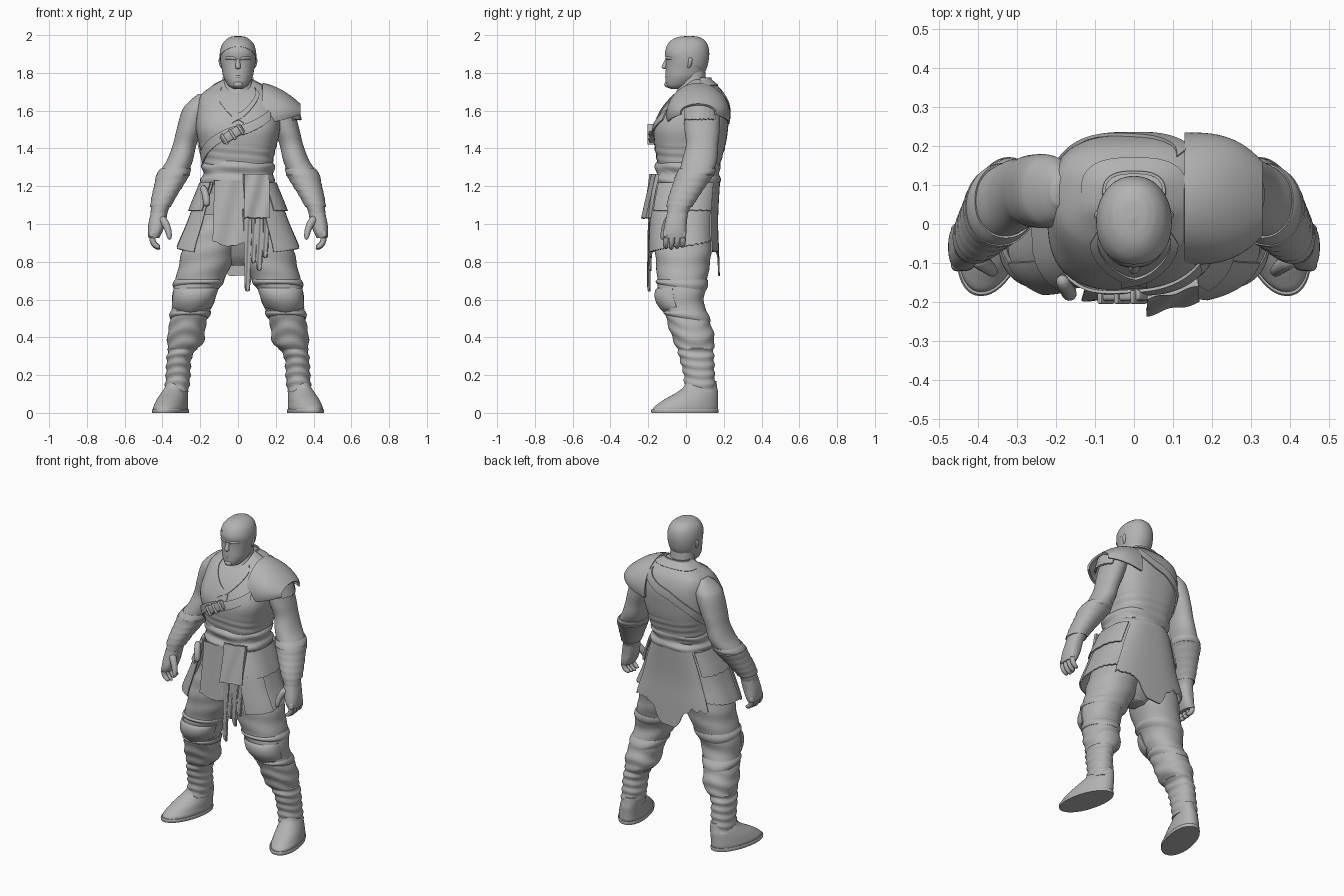
import bpy, bmesh, math
from math import sin, cos, pi, radians, exp
from mathutils import Vector, Matrix

cube = bpy.data.objects.get("Cube")
if cube:
    bpy.data.objects.remove(cube, do_unlink=True)

grey = bpy.data.materials.new("plain grey")
grey.use_nodes = True
grey.diffuse_color = (.45, .45, .45, 1)
grey.node_tree.nodes["Principled BSDF"].inputs["Base Color"].default_value = grey.diffuse_color


def finish(name, bm):
    bmesh.ops.recalc_face_normals(bm, faces=bm.faces)
    mesh = bpy.data.meshes.new(name)
    bm.to_mesh(mesh)
    bm.free()
    for face in mesh.polygons:
        face.use_smooth = True
    mesh.set_sharp_from_angle(angle=radians(45))
    mesh.materials.append(grey)
    obj = bpy.data.objects.new(name, mesh)
    bpy.context.collection.objects.link(obj)


def grid(name, f, nu, nv, closed=False, cap=False, thick=0, side=1):
    """Surface from a function of u and v; side=-1 mirrors it across x."""
    bm = bmesh.new()
    rows = []
    for j in range(nv + 1):
        points = [f(i / nu, j / nv) for i in range(nu if closed else nu + 1)]
        rows.append([bm.verts.new((side * p[0], p[1], p[2])) for p in points])
    count = len(rows[0])
    for low, high in zip(rows, rows[1:]):
        for i in range(nu):
            k = (i + 1) % count
            bm.faces.new((low[i], low[k], high[k], high[i]))
    if cap:
        bm.faces.new(rows[0])
        bm.faces.new(rows[-1])
    bmesh.ops.recalc_face_normals(bm, faces=bm.faces)
    if thick:
        bmesh.ops.solidify(bm, geom=bm.faces[:], thickness=thick)
    finish(name, bm)


def cross(body, z):
    """Smoothly interpolated bounds (x0, x1, y0, y1) of a body at height z."""
    z = max(min(z, body[0][0]), body[-1][0])
    i = next(k for k in range(len(body) - 1) if z >= body[k + 1][0])
    p, q = body[i], body[i + 1]
    before, after = body[max(i - 1, 0)], body[min(i + 2, len(body) - 1)]
    h = q[0] - p[0]
    t = (z - p[0]) / h
    result = []
    for c in range(1, 5):
        m = (q[c] - before[c]) / (q[0] - before[0]) * h
        n = (after[c] - p[c]) / (after[0] - p[0]) * h
        d = q[c] - p[c]
        result.append(p[c] + t * (m + t * (3 * d - 2 * m - n + t * (m + n - 2 * d))))
    return result


def power(c, e):
    return math.copysign(abs(c) ** e, c)


def point(body, z, a, off=0, e=.72):
    x0, x1, y0, y1 = cross(body, z)
    return Vector(((x0 + x1) / 2 + ((x1 - x0) / 2 + off) * power(cos(a), e),
                   (y0 + y1) / 2 + ((y1 - y0) / 2 + off) * power(sin(a), e), z))


def loft(name, body, side=1, ripple=lambda z, a: 0, skew=0, e=.72):
    steps = 8
    rows = (len(body) - 1) * steps

    def f(u, v):
        i = min(int(v * rows + .5) // steps, len(body) - 2)
        t = v * rows / steps - i
        z = body[i][0] * (1 - t) + body[i + 1][0] * t
        p = point(body, z, u * 2 * pi, ripple(z, u * 2 * pi), e)
        p.x -= skew * p.y
        return p
    grid(name, f, 48, rows, True, True, side=side)


def patch(name, body, a0, a1, low, high, off=lambda u, v: .01, thick=.008, side=1, e=.72):
    """Cloth lying on a body between two angles; low is the hem height by u."""
    def f(u, v):
        a = radians(a0 + (a1 - a0) * u)
        z = low(u) + (high - low(u)) * v
        return point(body, z, a, off(u, v), e)
    grid(name, f, 48, 14, a1 - a0 == 360, thick=thick, side=side)


def band(name, body, a0, a1, z0, z1, width, off):
    """Diagonal strap winding over a body."""
    def f(u, v):
        a = radians(a0 + (a1 - a0) * u)
        return point(body, z0 + (z1 - z0) * u + (v - .5) * width, a, off)
    grid(name, f, 40, 4, thick=.008)


def tube(name, a, b, c, r0, r1, side=1):
    a, b, c = Vector(a), Vector(b), Vector(c)

    def f(u, v):
        p = a * (1 - v) ** 2 + b * 2 * v * (1 - v) + c * v * v
        turn = ((b - a) * (1 - v) + (c - b) * v).to_track_quat('Z', 'Y')
        r = (r0 + (r1 - r0) * v) * max(1 - abs(2 * v - 1) ** 6, .02) ** .5
        return p + turn @ Vector((r * cos(u * 2 * pi), r * sin(u * 2 * pi), 0))
    grid(name, f, 14, 16, True, True, side=side)


def box(name, loc, size, tilt, bevel):
    bm = bmesh.new()
    bmesh.ops.create_cube(bm, size=1)
    bmesh.ops.scale(bm, vec=size, verts=bm.verts)
    bmesh.ops.bevel(bm, geom=bm.edges[:], offset=bevel, segments=2, profile=.5, affect='EDGES')
    spin = Matrix.Rotation(radians(tilt), 4, 'Y')
    bmesh.ops.transform(bm, matrix=Matrix.Translation(loc) @ spin, verts=bm.verts)
    finish(name, bm)


def even(*rows):
    return [(z, -w, w, y0, y1) for z, w, y0, y1 in rows]


def jag(u, size=.02, rate=23):
    return size * abs(sin(rate * u)) * (.6 + .4 * sin(rate * 2.3 * u))


# Head, neck and face
head = even((1.996, .004, .014, .022), (1.992, .034, -.03, .06), (1.98, .056, -.065, .088),
            (1.955, .08, -.093, .11), (1.91, .094, -.111, .121), (1.86, .093, -.106, .117),
            (1.82, .086, -.107, .106), (1.78, .078, -.109, .082), (1.745, .06, -.108, .045),
            (1.725, .042, -.1, .005), (1.715, .02, -.08, -.03))
loft("head", head, e=.95)
loft("neck", even((1.82, .07, -.03, .1), (1.74, .078, -.035, .11), (1.65, .11, -.08, .13)), e=1)
patch("cropped_hair", head, 0, 360, lambda u: 1.87 - .07 * sin(u * 2 * pi), 1.996,
      lambda u, v: .002, .002, e=.95)
tube("nose", (0, -.098, 1.878), (0, -.11, 1.85), (0, -.118, 1.82), .008, .016)
tube("mouth", (-.028, -.092, 1.777), (0, -.117, 1.784), (.028, -.092, 1.777), .007, .007)
tube("chin", (-.02, -.092, 1.742), (0, -.107, 1.736), (.02, -.092, 1.742), .016, .016)
for side, tag in ((1, "left"), (-1, "right")):
    tube(tag + "_brow", (.008, -.101, 1.874), (.04, -.104, 1.884), (.068, -.07, 1.876), .01, .008, side)
    tube(tag + "_ear", (.085, .02, 1.88), (.1, .028, 1.86), (.082, .012, 1.825), .013, .008, side)

# Vest and waist wrap
torso = even((1.765, .075, .02, .13), (1.73, .138, -.01, .17), (1.68, .198, -.07, .208),
             (1.6, .216, -.13, .228), (1.5, .222, -.168, .222), (1.42, .206, -.168, .21),
             (1.34, .187, -.155, .188), (1.26, .18, -.15, .165))


def folds(z, a):
    chest = .008 * exp(-((z - 1.53) / .06) ** 2) * max(0, -sin(a)) * abs(sin(2 * a))
    return chest + (.002 * sin(z * 150 + 3 * cos(a)) if z < 1.42 else 0)


loft("vest", torso, ripple=folds)
loft("waist_wrap", even((1.335, .18, -.15, .175), (1.305, .196, -.165, .186), (1.265, .184, -.156, .172),
                        (1.235, .198, -.17, .184), (1.2, .19, -.162, .176), (1.16, .185, -.15, .16)),
     ripple=lambda z, a: .003 * sin(5 * a + z * 60), e=.82)
band("left_lapel", torso, 298, 266, 1.71, 1.55, .035, .008)
band("right_lapel", torso, 242, 274, 1.71, 1.55, .035, .006)
patch("collar", torso, 0, 180, lambda u: 1.735, 1.775, lambda u, v: .006)
band("chest_strap", torso, 312, 195, 1.58, 1.34, .055, .013)
band("back_strap", torso, 55, 195, 1.69, 1.34, .055, .008)
box("strap_pouch", (-.03, -.182, 1.475), (.13, .03, .05), -32, .008)
for k in (-1, 0, 1):
    box("strap_buckle", (-.03 + .042 * k, -.187, 1.475 + .026 * k), (.014, .036, .064), -32, .004)


# Shoulder guard on the left, tapering outward
def guard(u, v):
    a = radians(-105 + 210 * u)
    return (.13 + .2 * v, .065 + (.17 - .075 * v ** 3) * sin(a),
            1.575 + (.172 - .05 * v - .075 * v * v) * cos(a) + .015 * v)


def guard_plate(u, v):
    return (.314 + .022 * (1 - v) - .04 * (2 * u - 1) ** 2, -.01 + .17 * u, 1.55 + jag(u, .012) + .08 * v)


grid("shoulder_guard", guard, 32, 14, thick=.012)
grid("shoulder_guard_plate", guard_plate, 20, 4, thick=.01)

# Hips and skirt
loft("hips", even((1.2, .183, -.15, .16), (1.05, .205, -.15, .145), (.92, .2, -.13, .135),
                  (.83, .13, -.09, .1), (.78, .05, -.05, .06)), e=.85)
skirt = even((1.22, .186, -.16, .17), (1.1, .235, -.185, .163), (1, .272, -.195, .16),
             (.86, .33, -.2, .165), (.7, .36, -.2, .17))
patch("back_panel", skirt, 48, 132,
      lambda u: .85 + jag(u) - .14 * exp(-((u - .5) / .12) ** 2), 1.22)
for side, tag, inner in ((1, "left", -64), (-1, "right", -54)):
    patch(tag + "_side_panel", skirt, -22, 54, lambda u: .87 + .04 * u + jag(u, .008), 1.22,
          lambda u, v: .002, side=side)
    patch(tag + "_front_panel", skirt, inner, -18, lambda u: .85 + .02 * u + jag(u, .006), 1.22, side=side)
    patch(tag + "_upper_flap", skirt, -50, 44, lambda u: 1.07 + jag(u, .006), 1.22,
          lambda u, v: .018, side=side)


def hanging(name, x0, x1, z0, z1, y0, y1, spread=0, tip=0, turn=0, thick=.009):
    """Hanging cloth strip with a torn hem, its outer edge turned back."""
    def f(u, v):
        low = z1 + jag(u, .01, 7) + tip * abs(2 * u - 1) ** 2
        x = (x0 + x1) / 2 + (u - .5) * (x1 - x0) * (1 + spread * v)
        y = y0 + (y1 - y0) * v + turn * (x - .1) + .004 * sin(9 * u + 4 * v)
        return (x, y, z0 + (low - z0) * v)
    grid(name, f, 16, 16, thick=thick)


hanging("front_apron", -.125, .035, 1.23, .88, -.172, -.195, .12, .03)
hanging("front_flap", .035, .165, 1.265, 1.03, -.178, -.218, .05, 0, .25, .02)
for k, bottom in enumerate((.64, .79, .75, .82)):
    left = .03 + k * .031
    hanging("torn_strip", left, left + .042, 1.08, bottom, -.192 + .008 * (k % 2), -.197, -.2, .05, .1)
tube("hip_knot", (-.19, -.135, 1.2), (-.165, -.18, 1.16), (-.165, -.18, 1.09), .018, .02)

# Arms, bracers and hands
arm = [(1.688, .17, .212, .05, .12), (1.655, .15, .252, .012, .152), (1.61, .15, .292, -.008, .176),
       (1.5, .19, .325, -.008, .178), (1.42, .22, .345, 0, .17), (1.34, .238, .375, -.02, .165),
       (1.28, .26, .412, -.035, .145), (1.22, .288, .432, -.058, .11), (1.14, .335, .452, -.088, .058),
       (1.07, .37, .462, -.1, .015), (1.03, .378, .465, -.1, .005)]
palm = [(1.06, .374, .462, -.1, .01), (1, .385, .474, -.113, .004), (.955, .402, .477, -.12, .002),
        (.925, .418, .474, -.115, -.004)]
for side, tag in ((1, "left"), (-1, "right")):
    loft(tag + "_arm", arm, side, e=.95)
    patch(tag + "_bracer", arm, 0, 360, lambda u: 1.09, 1.26,
          lambda u, v: .006 + .008 * v ** 4 + .0015 * sin(v * 30 + u * 6), side=side, e=.95)
    patch(tag + "_elbow_cuff", arm, 0, 360, lambda u: 1.24 + .015 * sin(u * 2 * pi), 1.295,
          lambda u, v: .005 + .006 * sin(pi * v), side=side, e=.95)
    loft(tag + "_palm", palm, side, e=.82)
    for k in range(4):
        y = -.105 + .03 * k
        tip = .868 + .007 * abs(k - 1)
        tube(tag + "_finger", (.448, y, .97), (.47, y, .89), (.412, y - .004, tip), .018, .012, side)
    tube(tag + "_thumb", (.41, -.085, 1.035), (.365, -.115, .99), (.362, -.125, .915), .024, .013, side)

# Legs, knee guards and shoes
leg = [(1.05, 0, .215, -.15, .14), (.95, 0, .262, -.16, .14), (.85, .015, .298, -.163, .135),
       (.75, .05, .32, -.155, .12), (.66, .1, .342, -.148, .105), (.6, .122, .348, -.132, .095),
       (.54, .146, .353, -.112, .105), (.48, .168, .36, -.1, .128), (.42, .175, .373, -.08, .147),
       (.365, .186, .374, -.06, .15), (.335, .22, .372, -.045, .146), (.29, .246, .377, -.035, .148),
       (.2, .252, .382, -.012, .152), (.11, .262, .388, -.008, .157)]


def wraps(z, a):
    if z < .34:
        return .004 * sin(z * 130 + .8 * sin(a) + cos(2 * a))
    return .003 * sin(z * 80 + sin(a) + 2 * cos(2 * a)) if z < .52 else .002 * sin(z * 60 + 2 * cos(a))


shoe = [(.17, .285, .388, 0, .16), (.135, .282, .4, -.015, .165), (.105, .28, .415, -.055, .17),
        (.075, .276, .428, -.108, .17), (.05, .274, .436, -.145, .17), (.03, .272, .441, -.17, .17),
        (.01, .274, .44, -.176, .165)]
sole = [(.02, .268, .444, -.181, .17), (.014, .265, .447, -.185, .172), (0, .267, .446, -.183, .171)]
for side, tag in ((1, "left"), (-1, "right")):
    loft(tag + "_leg", leg, side, wraps, e=.92)
    patch(tag + "_knee_guard", leg, 200, 340, lambda u: .53 + .03 * abs(2 * u - 1), .66,
          lambda u, v: .006 + .026 * sin(pi * u) * sin(pi * v) ** .7, .01, side, .92)
    for z in (.5, .665):
        patch(tag + "_knee_tie", leg, 0, 360, lambda u: z - .018 * sin(u * 2 * pi), z + .04,
              lambda u, v: .002 + .007 * sin(pi * v), side=side, e=.92)
    loft(tag + "_shoe", shoe, side, skew=.2, e=.95)
    loft(tag + "_sole", sole, side, skew=.2, e=.95)
